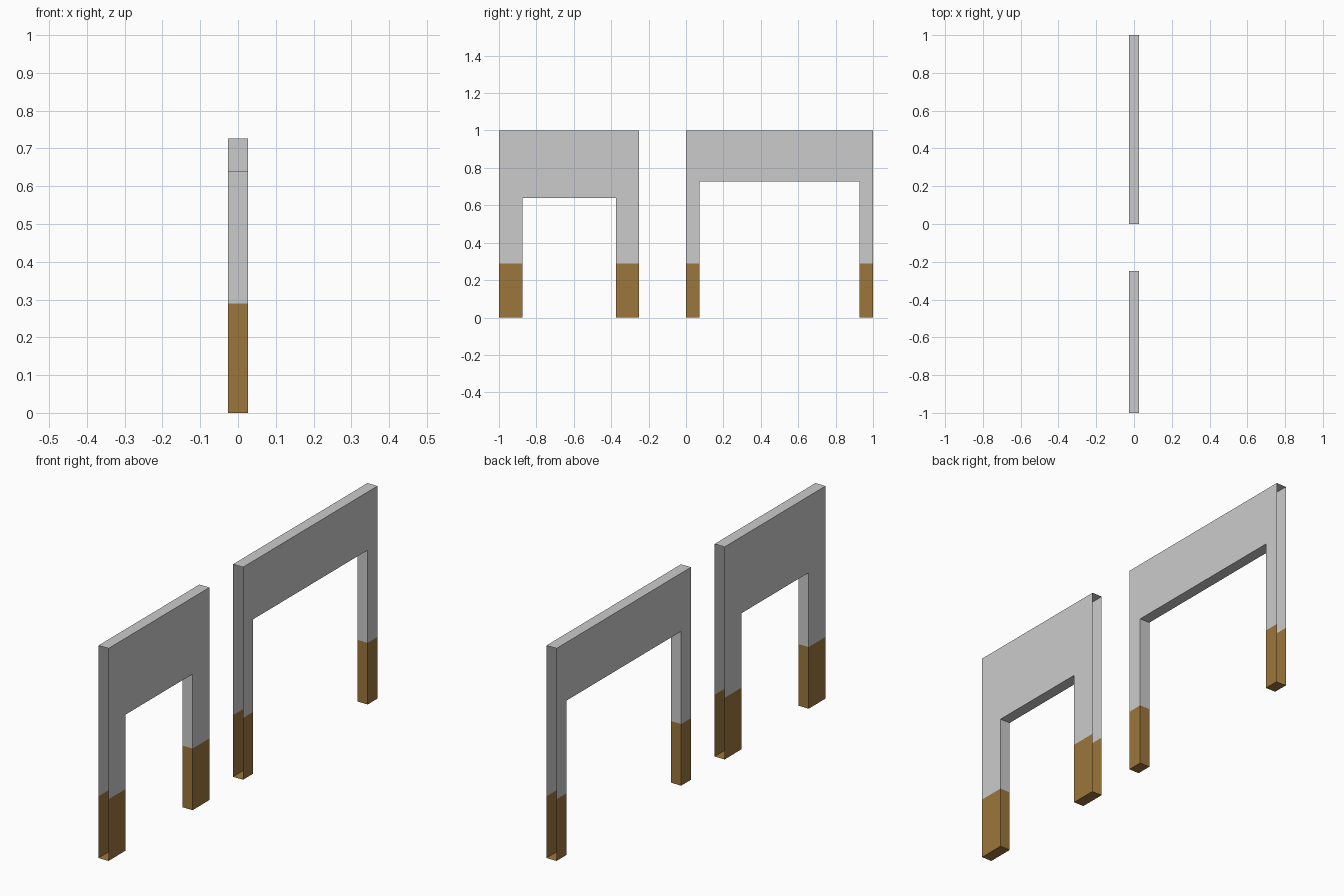
import bpy
import bmesh

if "Cube" in bpy.data.objects:
    bpy.data.objects.remove(bpy.data.objects["Cube"])

HALF = 0.026     # half thickness of the panels
FOOT = 0.29      # height of the wooden feet

wood = bpy.data.materials.new("wood")
wood.diffuse_color = (0.33, 0.18, 0.045, 1)
wood.use_nodes = True
wood.node_tree.nodes["Principled BSDF"].inputs["Base Color"].default_value = wood.diffuse_color


def shell(name, profile, is_open, material=None):
    """Extrude a (y, z) profile across x, leaving out the faces picked by is_open."""
    bm = bmesh.new()
    face = bm.faces.new([bm.verts.new((-HALF, y, z)) for y, z in profile])
    new = bmesh.ops.extrude_face_region(bm, geom=[face], use_keep_orig=True)["geom"]
    for v in new:
        if isinstance(v, bmesh.types.BMVert):
            v.co.x = HALF
    bmesh.ops.recalc_face_normals(bm, faces=bm.faces[:])
    holes = [f for f in bm.faces
             if abs(f.normal.x) < 0.5 and is_open(f.calc_center_median())]
    bmesh.ops.delete(bm, geom=holes, context='FACES_ONLY')
    mesh = bpy.data.meshes.new(name)
    bm.to_mesh(mesh)
    bm.free()
    if material:
        mesh.materials.append(material)
    obj = bpy.data.objects.new(name, mesh)
    bpy.context.collection.objects.link(obj)


def arch(name, y0, y1, leg, under):
    def is_open(c):
        # Outer ends and the joint between plaster and wood have no faces
        return min(abs(c.y - y0), abs(c.y - y1), abs(c.z - FOOT)) < 1e-4

    # Upper frame around the opening
    a, b = y0 + leg, y1 - leg
    shell(name + "_frame",
          [(y0, FOOT), (a, FOOT), (a, under), (b, under),
           (b, FOOT), (y1, FOOT), (y1, 1), (y0, 1)], is_open)

    # Wooden feet
    for side, p, q in (("front", y0, a), ("back", b, y1)):
        shell(f"{name}_{side}_foot",
              [(p, 0), (q, 0), (q, FOOT), (p, FOOT)], is_open, wood)


arch("narrow_arch", -1.0, -0.25, 0.125, 0.64)
arch("wide_arch", 0.0, 1.0, 0.073, 0.726)
